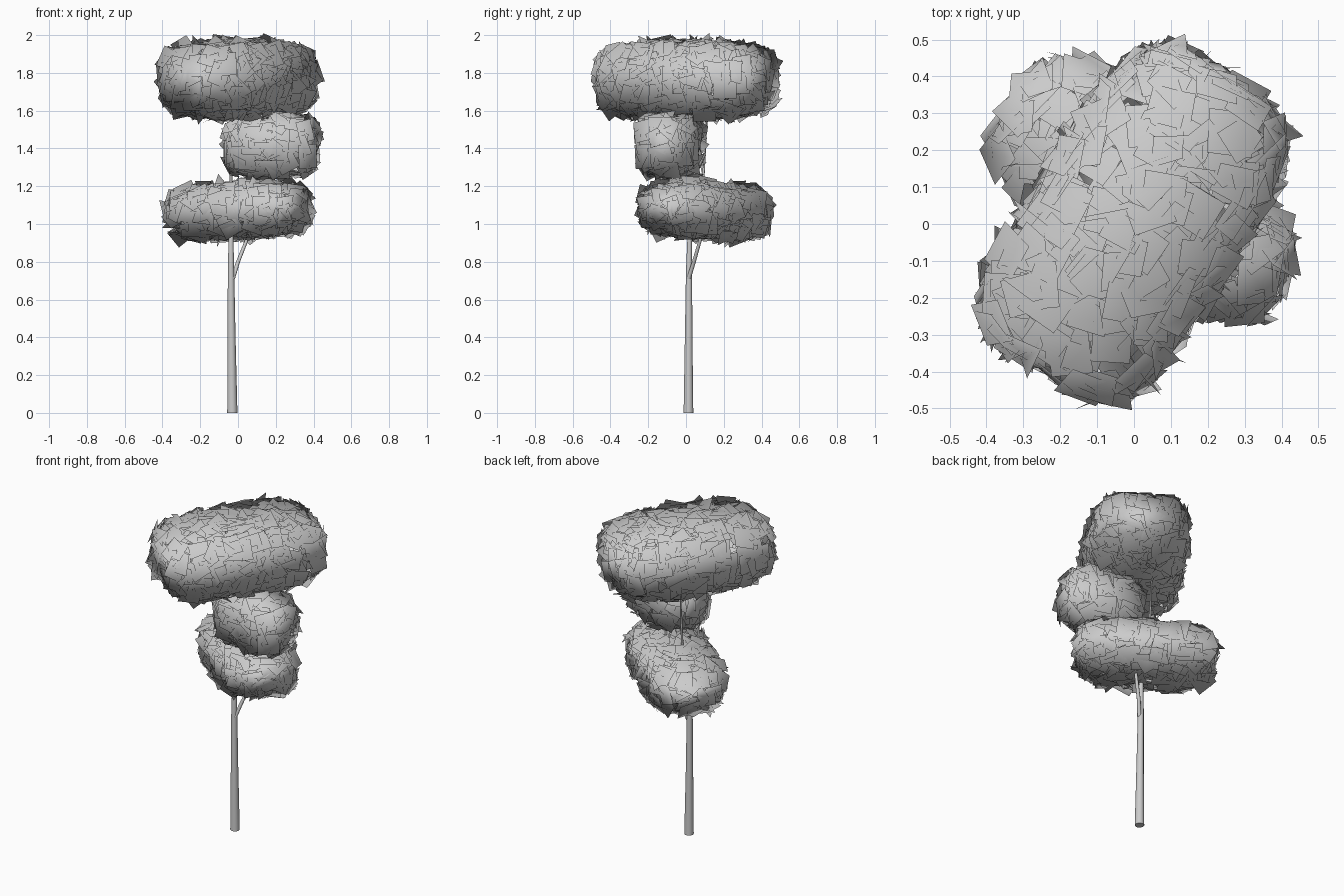
import bpy, bmesh, math, random
from mathutils import Vector, Matrix, Euler

if "Cube" in bpy.data.objects:
    bpy.data.objects.remove(bpy.data.objects["Cube"])

random.seed(7)


def make_object(name, bm):
    mesh = bpy.data.meshes.new(name)
    bm.to_mesh(mesh)
    bm.free()
    ob = bpy.data.objects.new(name, mesh)
    bpy.context.collection.objects.link(ob)
    return ob


def limb(name, path, sides=10):
    """Tapered tube through (x, y, z, radius) points."""
    bm = bmesh.new()
    rings = []
    for x, y, z, r in path:
        rings.append([bm.verts.new((x + r * math.cos(2 * math.pi * i / sides),
                                    y + r * math.sin(2 * math.pi * i / sides), z))
                      for i in range(sides)])
    for a, b in zip(rings, rings[1:]):
        for i in range(sides):
            j = (i + 1) % sides
            bm.faces.new((a[i], a[j], b[j], b[i])).smooth = True
    bm.faces.new(rings[0][::-1])
    bm.faces.new(rings[-1])
    return make_object(name, bm)


def leaf_clump(name, center, half, rot, count, size=0.11, p=4.0):
    """Square leaf cards scattered over a rounded-box shell."""
    bm = bmesh.new()
    turn = Euler([math.radians(a) for a in rot]).to_matrix()
    center = Vector(center)
    normals = []
    while len(normals) < count * 4:
        d = [random.gauss(0, 1) for _ in range(3)]
        k = sum(abs(c) ** p for c in d) ** (1 / p)
        q = [c / k for c in d]
        n = Vector([math.copysign(abs(c) ** (p - 1), c) / h for c, h in zip(q, half)])
        if random.random() > n.length * min(half):      # even out the density
            continue
        n.normalize()
        # mostly lying along the shell, some cards standing across it further in
        wild = random.random() < 0.25
        inset = random.uniform(0.02, 0.06) if wild else random.uniform(0, 0.025)
        pos = Vector([c * h for c, h in zip(q, half)]) - n * inset
        tilts = [random.uniform(-1.4, 1.4) if wild else random.gauss(0, 0.2) for _ in 'xy']
        m = n.to_track_quat('Z', 'Y').to_matrix()
        m = (m @ Matrix.Rotation(random.gauss(0, 0.3), 3, 'Z')
             @ Matrix.Rotation(tilts[0], 3, 'X') @ Matrix.Rotation(tilts[1], 3, 'Y'))
        s = size * random.uniform(0.85, 1.15) / 2
        corners = [pos + m @ Vector((u * s, v * s, 0))
                   for u, v in ((-1, -1), (1, -1), (1, 1), (-1, 1))]
        bm.faces.new([bm.verts.new(center + turn @ c) for c in corners]).smooth = True
        # soft shading: normals follow the whole clump
        normals += [(turn @ Vector([c[i] / half[i] ** 2 for i in range(3)])).normalized()
                    for c in corners]
    ob = make_object(name, bm)
    ob.data.normals_split_custom_set_from_vertices(normals)
    return ob


# Trunk and branches
limb("trunk", [(-0.03, 0.013, 0, 0.027), (-0.034, 0.014, 0.4, 0.021),
               (-0.037, 0.016, 0.75, 0.017), (-0.037, 0.02, 0.95, 0.012),
               (-0.037, 0.09, 1.22, 0.007), (-0.037, 0.11, 1.55, 0.004),
               (-0.03, 0.11, 1.75, 0.003)])
limb("side_branch", [(-0.028, 0.014, 0.71, 0.012), (0.0, 0.042, 0.80, 0.011),
                     (0.06, 0.085, 0.95, 0.009), (0.1, 0.07, 1.15, 0.007),
                     (0.15, -0.05, 1.42, 0.004)])

# Foliage
leaf_clump("lower_leaves", (-0.005, 0.1, 1.07), (0.395, 0.215, 0.142), (0, -3, -38), 480)
leaf_clump("middle_leaves", (0.177, -0.08, 1.415), (0.235, 0.15, 0.16), (0, 0, -12), 260)
leaf_clump("upper_leaves", (0.0, 0.0, 1.763), (0.475, 0.277, 0.2), (0, 0, 57), 800)
